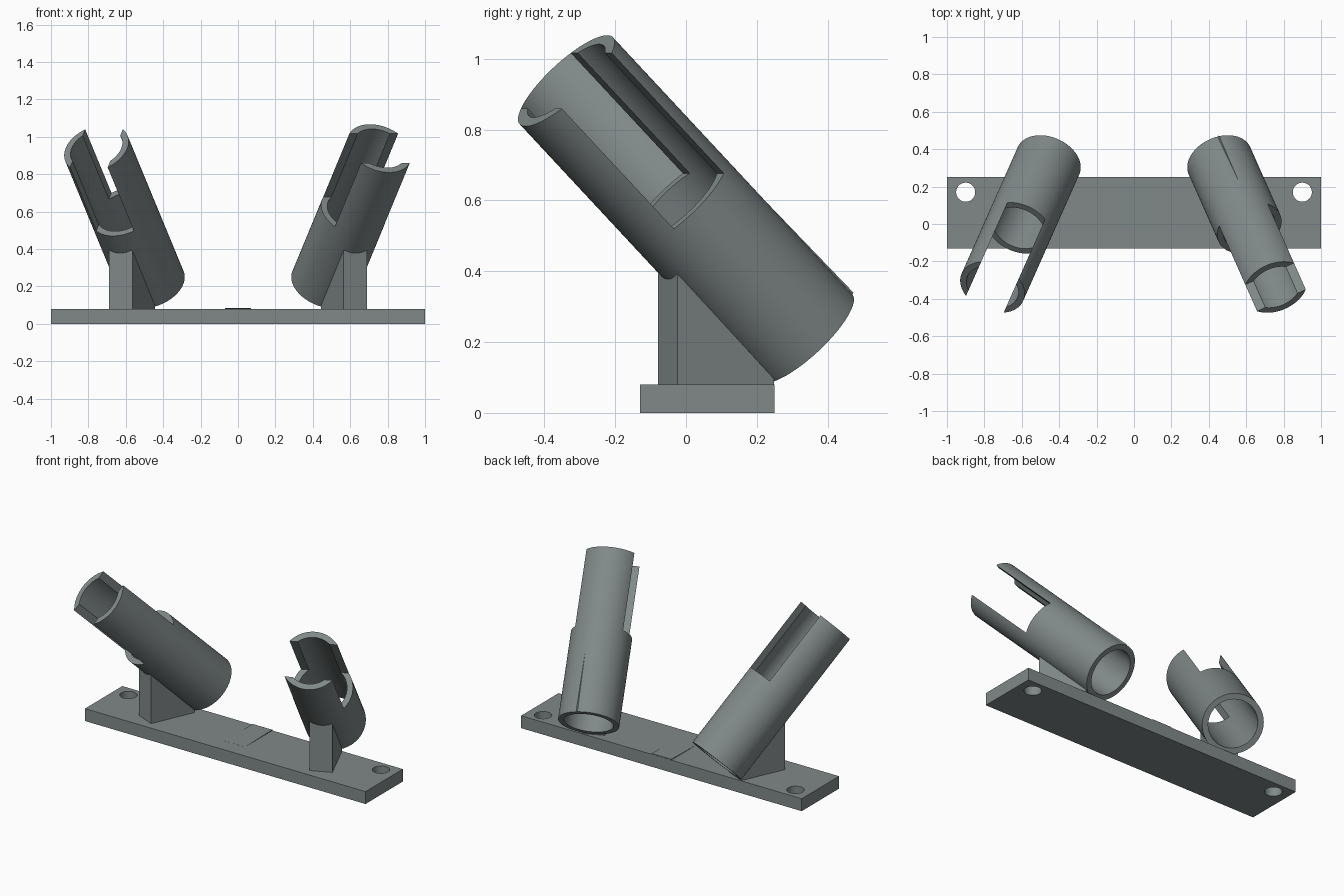
import bpy, bmesh, math
from mathutils import Vector, Matrix

if "Cube" in bpy.data.objects:
    bpy.data.objects.remove(bpy.data.objects["Cube"])

R_OUT, R_IN, SLOT, SLOT_LEN = 0.18, 0.145, 0.22, 0.485
PLATE_TOP = 0.08

grey = bpy.data.materials.new("slate_grey")
grey.diffuse_color = (0.22, 0.25, 0.25, 1)
grey.use_nodes = True
grey.node_tree.nodes["Principled BSDF"].inputs["Base Color"].default_value = grey.diffuse_color


def make(name, bm, matrix=None):
    bmesh.ops.recalc_face_normals(bm, faces=bm.faces)
    me = bpy.data.meshes.new(name)
    bm.to_mesh(me)
    bm.free()
    me.materials.append(grey)
    ob = bpy.data.objects.new(name, me)
    bpy.context.collection.objects.link(ob)
    if matrix:
        ob.matrix_world = matrix
    return ob


def box(name, lo, hi, matrix=None):
    lo, hi = Vector(lo), Vector(hi)
    bm = bmesh.new()
    bmesh.ops.create_cube(bm, size=1)
    for v in bm.verts:
        v.co = Vector([a + (b - a) * (c + 0.5) for a, b, c in zip(lo, hi, v.co)])
    return make(name, bm, matrix)


def rod(name, radius, z0, z1, matrix=None, sides=96):
    bm = bmesh.new()
    bmesh.ops.create_cone(bm, cap_ends=True, segments=sides, radius1=radius,
                          radius2=radius, depth=z1 - z0)
    bmesh.ops.translate(bm, verts=bm.verts, vec=(0, 0, (z0 + z1) / 2))
    return make(name, bm, matrix)


def prism(name, profile, x0, x1, matrix=None):
    """Extrude a (y, z) profile along local x."""
    bm = bmesh.new()
    face = bm.faces.new([bm.verts.new((x0, y, z)) for y, z in profile])
    ext = bmesh.ops.extrude_face_region(bm, geom=[face])["geom"]
    moved = [g for g in ext if isinstance(g, bmesh.types.BMVert)]
    bmesh.ops.translate(bm, verts=moved, vec=(x1 - x0, 0, 0))
    return make(name, bm, matrix)


def select(ob):
    bpy.ops.object.select_all(action='DESELECT')
    ob.select_set(True)
    bpy.context.view_layer.objects.active = ob


def cut(ob, cutters):
    select(ob)
    for c in cutters:
        m = ob.modifiers.new("cut", 'BOOLEAN')
        m.operation, m.solver, m.object = 'DIFFERENCE', 'EXACT', c
        bpy.ops.object.modifier_apply(modifier=m.name)
        bpy.data.objects.remove(c)
    select(ob)
    bpy.ops.object.shade_smooth_by_angle(angle=math.radians(30))


# Base plate with a screw hole at each end
plate = box("base_plate", (-1, -0.13, 0), (1, 0.25, PLATE_TOP))
cut(plate, [rod("hole_cutter", 0.051, -0.1, 0.2,
                Matrix.Translation((s * 0.9, 0.17, 0)), 48) for s in (-1, 1)])

# Shallow ramp in the middle of the plate
prism("centre_ramp", [(-0.03, 0.079), (0.249, 0.079), (0.249, 0.085), (-0.03, 0.0805)],
      -0.07, 0.07)

for side, label in ((-1, "left"), (1, "right")):
    # Tube frame: local z runs up the tube, local x is horizontal
    low = Vector((side * 0.457, 0.338, 0.212))
    high = Vector((side * 0.757, -0.338, 0.938))
    length = (high - low).length
    axis = (high - low).normalized()
    across = Vector((-axis.y, axis.x, 0)).normalized()
    up = axis.cross(across)
    frame = Matrix((across, up, axis)).transposed().to_4x4()
    frame.translation = low

    # Slotted tube: left is open top and bottom, right is open at the sides
    tube = rod(label + "_tube", R_OUT, 0, length, frame)
    wx, wy = (SLOT / 2, 0.5) if side < 0 else (0.5, SLOT / 2)
    cut(tube, [rod("bore_cutter", R_IN, -0.1, length + 0.1, frame),
               box("slot_cutter", (-wx, -wy, length - SLOT_LEN),
                   (wx, wy, length + 0.2), frame)])

    # Wedge support under the tube, turned to the tube's heading
    back = Vector((-axis.x, -axis.y, 0)).normalized()
    turn = Matrix((across, back, Vector((0, 0, 1)))).transposed().to_4x4()
    turn.translation = (side * 0.627, -0.052, 0)
    prism(label + "_support", [(0, 0.079), (0, 0.393), (0.298, 0.097), (0.298, 0.079)],
          -0.068, 0.068, turn)

    # Fine tapered rib along the back of the right tube
    if side > 0:
        bm = bmesh.new()
        s = 1 if up.z > 0 else -1
        pts = [(0.035, 0.170, 0), (0.065, 0.160, 0), (0.05, 0.179, 0), (0.05, 0.170, 0.54)]
        a, b, c, d = [bm.verts.new((x, s * y, z)) for x, y, z in pts]
        for f in ((a, b, c), (a, b, d), (b, c, d), (c, a, d)):
            bm.faces.new(f)
        make("tube_rib", bm, frame)
